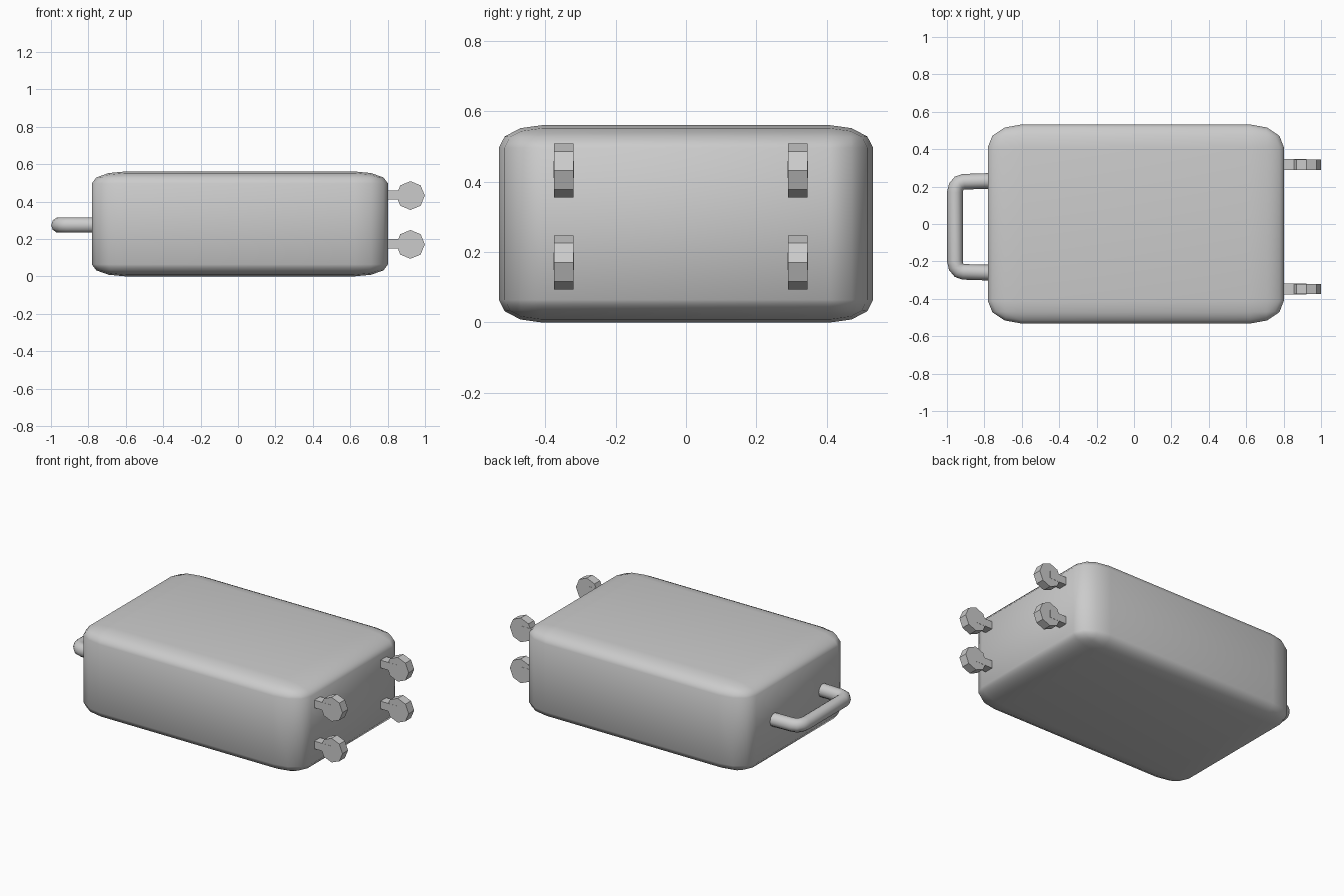
import bpy
import math

if "Cube" in bpy.data.objects:
    bpy.data.objects.remove(bpy.data.objects["Cube"])

Y_OFF = -0.015  # handle and wheels sit slightly off the body's centre line


def box(name, size, loc):
    bpy.ops.mesh.primitive_cube_add(size=1, location=loc)
    ob = bpy.context.object
    ob.name = name
    ob.scale = size
    return ob


# Suitcase body: unit cube bevelled before scaling, so rounding stretches with size
body = box("suitcase_body", (1.583, 1.064, 0.561), (0.01, 0, 0.2805))
bev = body.modifiers.new("rounding", 'BEVEL')
bev.width = 0.114
bev.segments = 3
bev.limit_method = 'NONE'
bpy.ops.object.shade_smooth()

# Carry handle: round tube bent into a U
half = [(-0.74, 0.246), (-0.91, 0.241), (-0.935, 0.233), (-0.951, 0.213), (-0.957, 0.185)]
path = half + [(x, -y) for x, y in reversed(half)]
curve = bpy.data.curves.new("carry_handle", 'CURVE')
curve.dimensions = '3D'
curve.bevel_depth = 0.042
curve.bevel_resolution = 3
curve.use_fill_caps = True
spline = curve.splines.new('POLY')
spline.points.add(len(path) - 1)
for p, (x, y) in zip(spline.points, path):
    p.co = (x, y + Y_OFF, 0.274, 1)
spline.use_smooth = True
handle = bpy.data.objects.new("carry_handle", curve)
bpy.context.collection.objects.link(handle)
bpy.ops.object.select_all(action='DESELECT')
handle.select_set(True)
bpy.context.view_layer.objects.active = handle
bpy.ops.object.convert(target='MESH')

# Four octagonal wheels, each on a block bracket
for side, y in (("front", -0.3325), ("back", 0.3325)):
    for level, z in (("lower", 0.171), ("upper", 0.432)):
        tag = f"{side}_{level}"
        bpy.ops.mesh.primitive_cylinder_add(
            vertices=8, radius=0.077, depth=0.056,
            location=(0.922, y + Y_OFF, z), rotation=(math.pi / 2, 0, 0))
        bpy.context.object.name = "wheel_" + tag
        box("wheel_bracket_" + tag, (0.142, 0.058, 0.049), (0.85, y + Y_OFF, z + 0.003))
